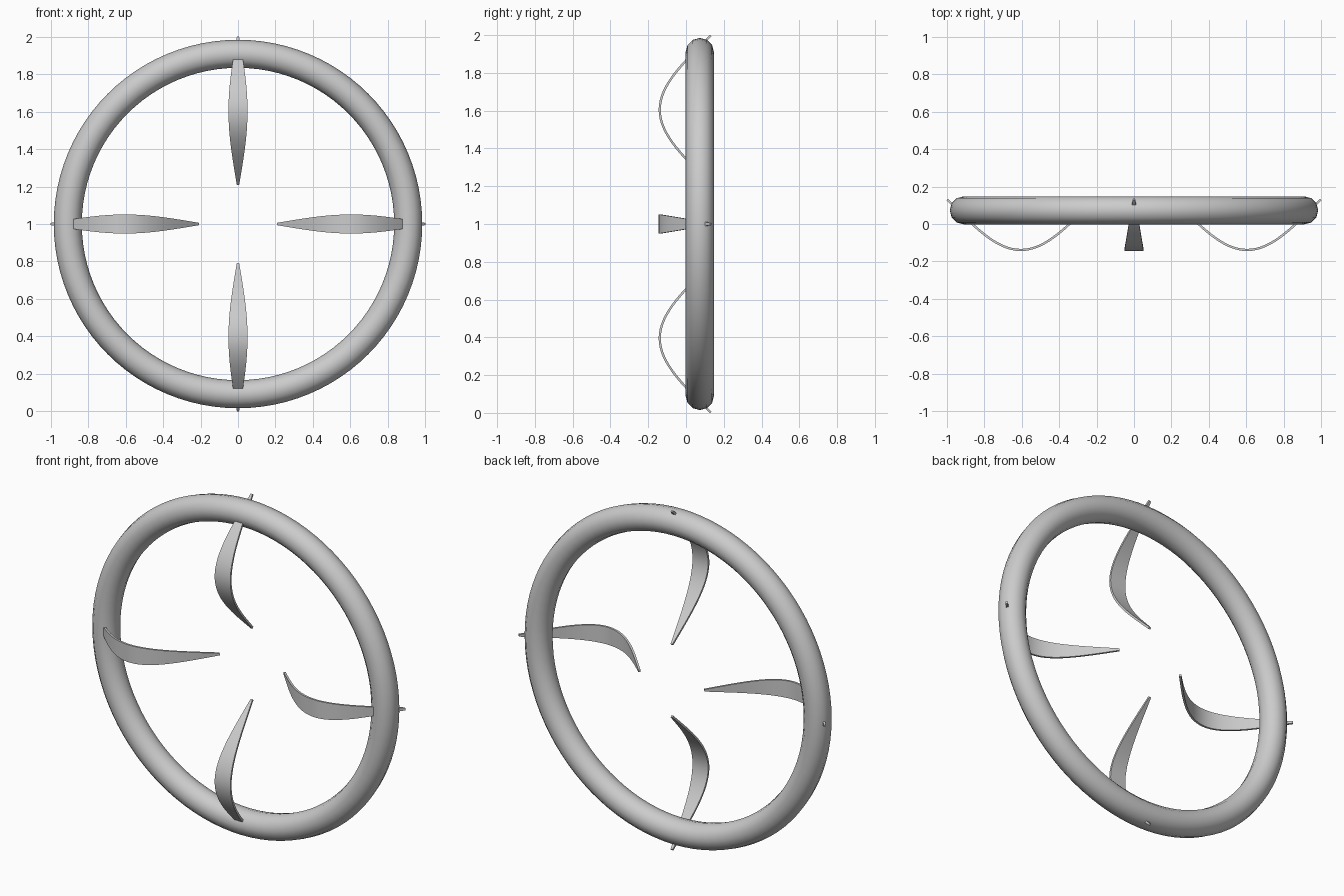
import bpy, bmesh, math
from mathutils import Matrix, Vector

if "Cube" in bpy.data.objects:
    bpy.data.objects.remove(bpy.data.objects["Cube"])

# Outer ring, standing upright
bpy.ops.mesh.primitive_torus_add(major_segments=96, minor_segments=12,
                                 major_radius=0.91, minor_radius=0.075,
                                 location=(0, 0.073, 1), rotation=(math.pi / 2, 0, 0))
ring = bpy.context.object
ring.name = "ring"
bpy.ops.object.shade_smooth()


def half_arc(t):
    """Outer half of the blade's bow: radial offset, depth and direction."""
    p = [Vector(c) for c in ((0, 0), (0.135, 0), (0.255, 0.132), (0.393, 0.27))]
    s = 1 - t
    pos = s**3 * p[0] + 3*s*s*t * p[1] + 3*s*t*t * p[2] + t**3 * p[3]
    tan = s*s * (p[1]-p[0]) + 2*s*t * (p[2]-p[1]) + t*t * (p[3]-p[2])
    return pos, tan.normalized()


def make_blade(name, angle, steps=16, thick=0.006):
    """Bowed strip, widest at its front, tapering to both ends."""
    bm = bmesh.new()
    rows = []
    for i in range(-steps, steps + 1):
        side = 1 if i >= 0 else -1
        pos, tan = half_arc(abs(i) / steps)
        r, y = 0.605 + side * pos.x, -0.139 + pos.y
        n = Vector((-side * tan.y, tan.x)) * thick
        w = 0.051 - 0.045 * pos.y / 0.27
        rows.append([bm.verts.new((a * w, y + b * n.y, r + b * n.x))
                     for a, b in ((-1, -1), (1, -1), (1, 1), (-1, 1))])
    for a, b in zip(rows, rows[1:]):
        for k in range(4):
            m = (k + 1) % 4
            bm.faces.new((a[k], a[m], b[m], b[k]))
    bm.faces.new(rows[0])
    bm.faces.new(rows[-1])
    bmesh.ops.recalc_face_normals(bm, faces=bm.faces)
    bm.transform(Matrix.Translation((0, 0, 1)) @ Matrix.Rotation(angle, 4, 'Y'))
    mesh = bpy.data.meshes.new(name)
    bm.to_mesh(mesh)
    bm.free()
    obj = bpy.data.objects.new(name, mesh)
    bpy.context.collection.objects.link(obj)
    bpy.ops.object.select_all(action='DESELECT')
    obj.select_set(True)
    bpy.context.view_layer.objects.active = obj
    bpy.ops.object.shade_smooth_by_angle(angle=math.radians(40))


# Four bowed blades around the ring
for i, place in enumerate(("top", "right", "bottom", "left")):
    make_blade("blade_" + place, i * math.pi / 2)
